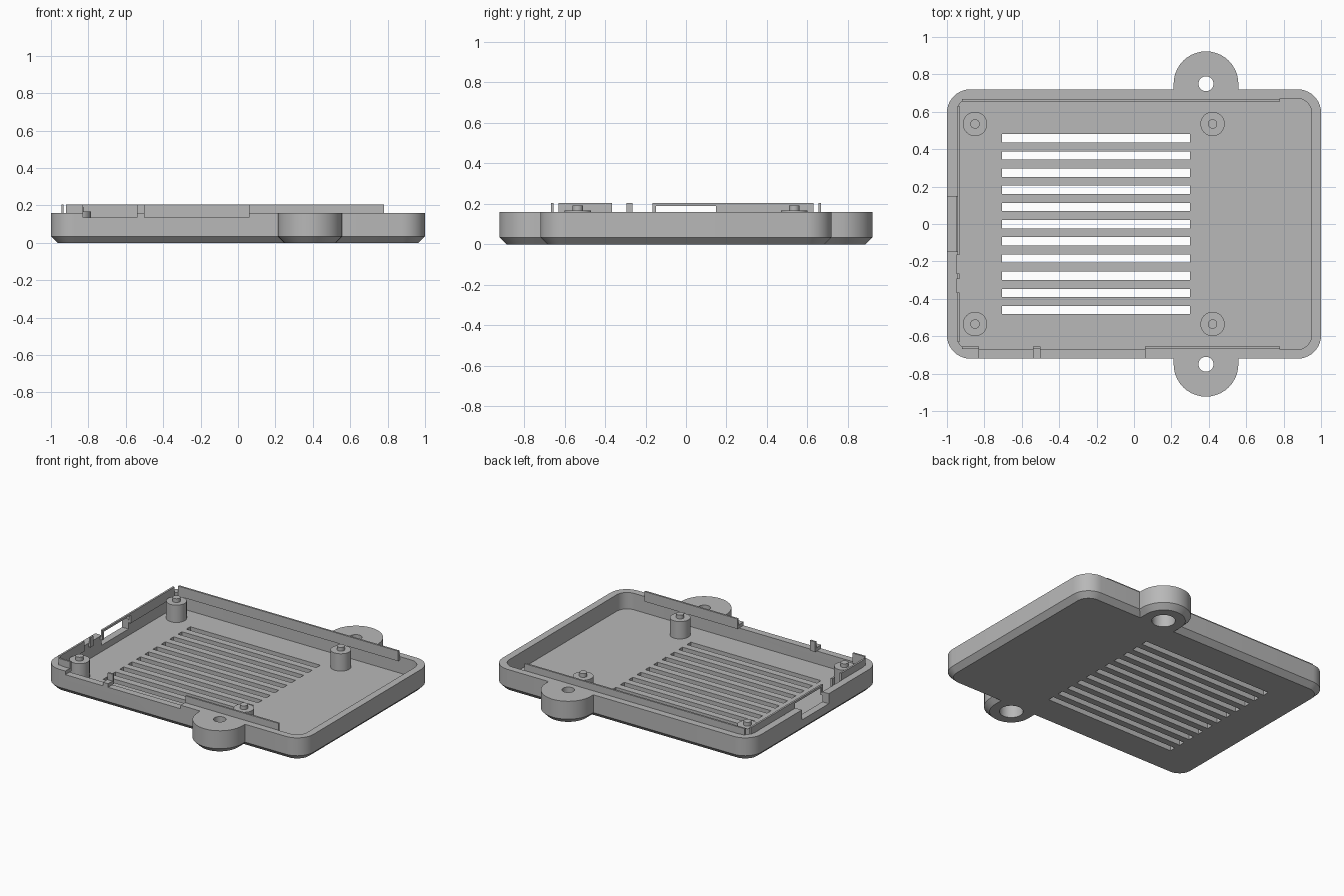
import bpy, bmesh
from math import sin, cos, pi

if "Cube" in bpy.data.objects:
    bpy.data.objects.remove(bpy.data.objects["Cube"])

grey = bpy.data.materials.new("plain grey")
grey.use_nodes = True
grey.diffuse_color = (0.48, 0.48, 0.48, 1)
grey.node_tree.nodes["Principled BSDF"].inputs["Base Color"].default_value = grey.diffuse_color

TOP, FLOOR, CHAMFER = 0.16, 0.045, 0.035
LIP_TOP = 0.205
HALF_Y = 0.72
IN_X, IN_Y = 0.95, 0.672


def outline(cx, cy, hx, hy, r, steps=10):
    """Rounded rectangle outline; a circle when hx = hy = r."""
    pts = []
    for i, (sx, sy) in enumerate([(1, 1), (-1, 1), (-1, -1), (1, -1)]):
        for k in range(steps + 1):
            a = (i + k / steps) * pi / 2
            pts.append((cx + sx * (hx - r) + r * cos(a), cy + sy * (hy - r) + r * sin(a)))
    return pts


def loft(bm, rings):
    """Closed solid through a list of (outline, height) rings."""
    loops = [[bm.verts.new((x, y, z)) for x, y in pts] for pts, z in rings]
    n = len(loops[0])
    for a, b in zip(loops, loops[1:]):
        for i in range(n):
            j = (i + 1) % n
            bm.faces.new((a[i], a[j], b[j], b[i]))
    bm.faces.new(loops[0][::-1])
    bm.faces.new(loops[-1])


def block(bm, x0, x1, y0, y1, z0, z1):
    pts = [(x0, y0), (x1, y0), (x1, y1), (x0, y1)]
    loft(bm, [(pts, z0), (pts, z1)])


def disc(cx, cy, r):
    return outline(cx, cy, r, r, r)


def chamfered(bm, cx, cy, hx, hy, r):
    c = CHAMFER
    loft(bm, [(outline(cx, cy, hx - c, hy - c, r - c), 0),
              (outline(cx, cy, hx, hy, r), c),
              (outline(cx, cy, hx, hy, r), TOP)])


def finish(bm, name):
    bmesh.ops.remove_doubles(bm, verts=bm.verts, dist=1e-5)
    bmesh.ops.recalc_face_normals(bm, faces=bm.faces)
    mesh = bpy.data.meshes.new(name)
    bm.to_mesh(mesh)
    bm.free()
    mesh.materials.append(grey)
    ob = bpy.data.objects.new(name, mesh)
    bpy.context.collection.objects.link(ob)
    return ob


def select(ob):
    bpy.ops.object.select_all(action='DESELECT')
    ob.select_set(True)
    bpy.context.view_layer.objects.active = ob


def boolean(target, tool, operation):
    mod = target.modifiers.new(operation, 'BOOLEAN')
    mod.operation, mod.solver, mod.object = operation, 'EXACT', tool
    select(target)
    bpy.ops.object.modifier_apply(modifier=mod.name)
    bpy.data.objects.remove(tool)


# Tray body with chamfered base
bm = bmesh.new()
chamfered(bm, 0, 0, 1, HALF_Y, 0.125)
tray = finish(bm, "tray")

# Mounting lugs
LUG_X, LUG_Y, LUG_R = 0.385, 0.75, 0.173
bm = bmesh.new()
for s in (-1, 1):
    chamfered(bm, LUG_X, s * (LUG_Y - 0.08), LUG_R, LUG_R + 0.08, LUG_R)
boolean(tray, finish(bm, "lugs"), 'UNION')

# Hollow inside
bm = bmesh.new()
cavity = outline(0, 0, IN_X, IN_Y, 0.08)
loft(bm, [(cavity, FLOOR), (cavity, 0.4)])
boolean(tray, finish(bm, "cavity_cutter"), 'DIFFERENCE')

# Vent slots, connector notches and stepped screw holes
bm = bmesh.new()
for i in range(11):
    y = 0.458 - i * 0.0918
    block(bm, -0.705, 0.30, y - 0.022, y + 0.022, -0.1, 0.1)
for x0, x1 in ((-0.83, -0.54), (-0.50, 0.06)):
    block(bm, x0, x1, -0.8, -0.6, 0.135, 0.4)
block(bm, -1.1, -0.9, -0.148, 0.148, 0.09, 0.4)
for s in (-1, 1):
    wide, narrow = disc(LUG_X, s * LUG_Y, 0.075), disc(LUG_X, s * LUG_Y, 0.04)
    loft(bm, [(wide, -0.1), (wide, 0.1), (narrow, 0.1), (narrow, 0.4)])
boolean(tray, finish(bm, "opening_cutter"), 'DIFFERENCE')

# Board posts with locating pins
posts = []
for x, side in ((-0.85, "right"), (0.42, "left")):
    for y, end in ((-0.535, "front"), (0.535, "back")):
        bm = bmesh.new()
        big, pin = disc(x, y, 0.065), disc(x, y, 0.025)
        loft(bm, [(big, FLOOR - 0.01), (big, 0.166), (pin, 0.166), (pin, 0.192)])
        posts.append(finish(bm, f"post_{end}_{side}"))

# Thin locating lips, rooted in the wall below the rim
GAP, THICK, ROOT = 0.005, 0.013, 0.135


def lip_along_x(name, side, spans):
    bm = bmesh.new()
    for x0, x1 in spans:
        wall, outer, inner = (side * v for v in (IN_Y + 0.01, IN_Y - GAP, IN_Y - GAP - THICK))
        block(bm, x0, x1, min(outer, inner), max(outer, inner), ROOT, LIP_TOP)
        block(bm, x0, x1, min(wall, outer), max(wall, outer), ROOT, TOP - 0.005)
    finish(bm, name)


lip_along_x("lip_back", 1, [(-0.92, 0.78)])
lip_along_x("lip_front", -1, [(-0.92, -0.83), (-0.54, -0.50), (0.06, 0.78)])

bm = bmesh.new()
outer, inner = -IN_X + GAP, -IN_X + GAP + THICK
for y0, y1 in ((-0.63, -0.365), (-0.295, -0.265), (-0.165, -0.148), (0.148, 0.63)):
    block(bm, outer, inner, y0, y1, ROOT, LIP_TOP)
    block(bm, -IN_X - 0.01, outer, y0, y1, ROOT, TOP - 0.005)
# Bridge over the side notch
block(bm, outer, inner, -0.148, 0.148, 0.19, LIP_TOP)
finish(bm, "lip_right")

for ob in [tray] + posts:
    select(ob)
    bpy.ops.object.shade_smooth_by_angle(angle=0.5)
